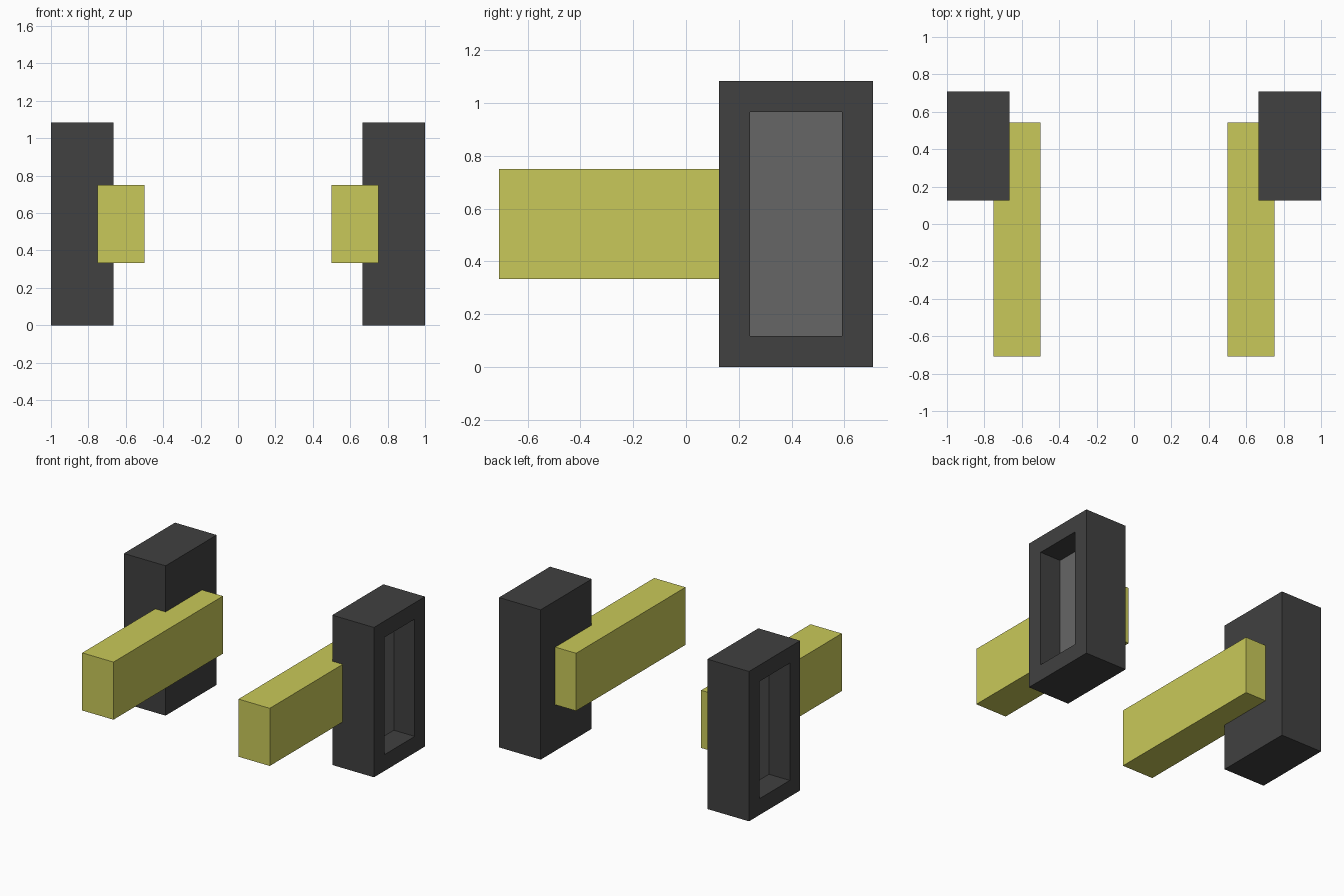
import bpy
import bmesh
from mathutils import Matrix, Vector

if "Cube" in bpy.data.objects:
    bpy.data.objects.remove(bpy.data.objects["Cube"])

U = 1 / 12  # the model sits on a grid of 1/12 units


def material(name, rgb):
    mat = bpy.data.materials.new(name)
    mat.diffuse_color = (*rgb, 1)
    mat.use_nodes = True
    mat.node_tree.nodes["Principled BSDF"].inputs["Base Color"].default_value = mat.diffuse_color
    return mat


DARK = material("dark_grey", (0.052, 0.052, 0.052))
GREY = material("mid_grey", (0.133, 0.133, 0.133))
YELLOW = material("dull_yellow", (0.584, 0.584, 0.100))


def box(lo, hi):
    """Bmesh box between two corners given in grid units."""
    lo, hi = Vector(lo) * U, Vector(hi) * U
    bm = bmesh.new()
    bmesh.ops.create_cube(bm, size=1, matrix=Matrix.Translation((lo + hi) / 2)
                          @ Matrix.Diagonal((*(hi - lo), 1)))
    return bm


def finish(bm, name, mats):
    """Turn the bmesh into an object mirrored across x = 0."""
    mesh = bpy.data.meshes.new(name)
    bm.to_mesh(mesh)
    bm.free()
    for mat in mats:
        mesh.materials.append(mat)
    obj = bpy.data.objects.new(name, mesh)
    bpy.context.collection.objects.link(obj)
    obj.modifiers.new("mirror", 'MIRROR').use_axis[0] = True


# Upright housings with a recessed window on the outer face
bm = box((8, 1.5, 0), (12, 8.5, 13))
bm.normal_update()
outer = max(bm.faces, key=lambda f: f.calc_center_median().x)
bmesh.ops.inset_individual(bm, faces=[outer], thickness=2 * U)
pocket = bmesh.ops.extrude_discrete_faces(bm, faces=[outer])["faces"][0]
bmesh.ops.translate(bm, verts=pocket.verts, vec=(-2 * U, 0, 0))
pocket.material_index = 1
bmesh.ops.recalc_face_normals(bm, faces=bm.faces)
finish(bm, "housing", [DARK, GREY])

# Long bars set into the inner sides of the housings
finish(box((6, -8.5, 4), (9, 6.5, 9)), "bar", [YELLOW])
